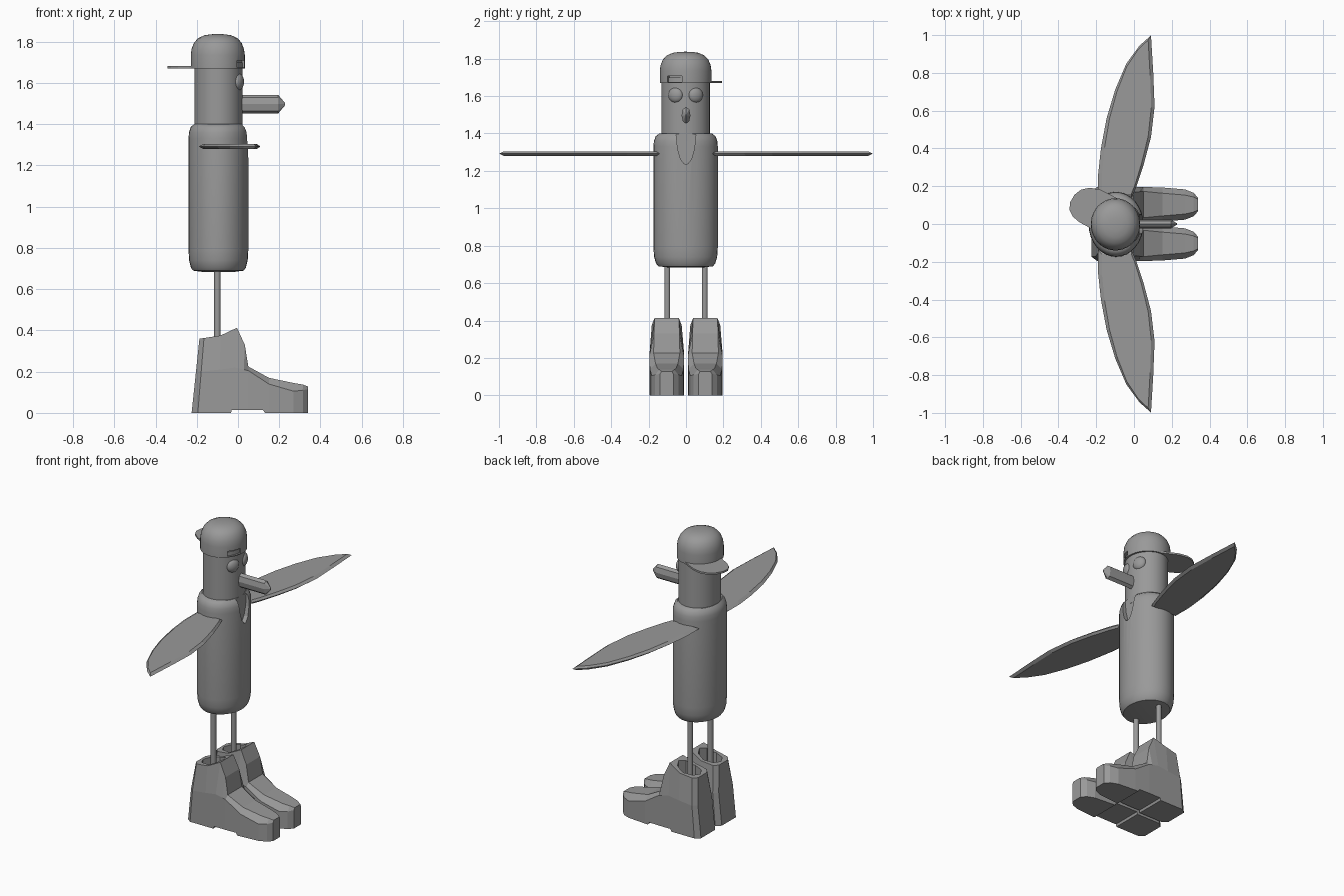
import bpy, bmesh, math
from mathutils import Matrix

if "Cube" in bpy.data.objects:
    bpy.data.objects.remove(bpy.data.objects["Cube"])

grey = bpy.data.materials.new("plain_grey")
grey.use_nodes = True
GREY = (0.32, 0.32, 0.32, 1)
grey.diffuse_color = GREY
grey.node_tree.nodes["Principled BSDF"].inputs["Base Color"].default_value = GREY


def finish(name, bm, smooth=None):
    bmesh.ops.recalc_face_normals(bm, faces=bm.faces)
    mesh = bpy.data.meshes.new(name)
    bm.to_mesh(mesh)
    bm.free()
    mesh.materials.append(grey)
    ob = bpy.data.objects.new(name, mesh)
    bpy.context.collection.objects.link(ob)
    if smooth:
        bpy.ops.object.select_all(action="DESELECT")
        ob.select_set(True)
        bpy.context.view_layer.objects.active = ob
        bpy.ops.object.shade_smooth_by_angle(angle=math.radians(smooth))
    return ob


def loft(name, rings, smooth=None):
    """Skin a list of equal-length closed rings and cap both ends."""
    bm = bmesh.new()
    loops = [[bm.verts.new(p) for p in ring] for ring in rings]
    n = len(loops[0])
    for a, b in zip(loops, loops[1:]):
        for i in range(n):
            j = (i + 1) % n
            bm.faces.new((a[i], a[j], b[j], b[i]))
    bm.faces.new(loops[0])
    bm.faces.new(loops[-1])
    return finish(name, bm, smooth)


def turned(name, cx, cy, rx, ry, profile, sides=32, smooth=40):
    """Oval upright form from (radius factor, z) pairs."""
    turn = [2 * math.pi * i / sides for i in range(sides)]
    return loft(name, [[(cx + rx * r * math.cos(a), cy + ry * r * math.sin(a), z)
                        for a in turn] for r, z in profile], smooth)


def slab(name, outline, z0, z1, smooth=None):
    return loft(name, [[(x, y, z) for x, y in outline] for z in (z0, z1)], smooth)


def carve(target, cutter):
    mod = target.modifiers.new("cut", "BOOLEAN")
    mod.object = cutter
    mod.solver = "EXACT"
    bpy.context.view_layer.objects.active = target
    bpy.ops.object.modifier_apply(modifier=mod.name)
    bpy.data.objects.remove(cutter)


# Body with rounded ends and a pointed neckline
body = turned("body", -0.095, -0.002, 0.145, 0.172,
              [(0.5, 0.683), (0.85, 0.69), (0.92, 0.705), (0.98, 0.74), (1, 0.79),
               (1, 1.33), (0.985, 1.36), (0.93, 1.385), (0.82, 1.4)])
neckline = [(0.06, 1.45), (0.05, 1.37), (0.045, 1.32), (0.03, 1.265), (0.012, 1.24), (0, 1.235)]
drop = neckline + [(-y, z) for y, z in neckline[-2::-1]]
carve(body, loft("neck_cutter", [[(x, y, z) for y, z in drop] for x in (0.021, 0.1)]))

# Head and neck
turned("head", -0.095, -0.002, 0.117, 0.13, [(1, 1.36), (1, 1.7)])

# Cap with a slot opposite its turned brim
cap = turned("cap", -0.098, -0.002, 0.131, 0.138,
             [(1, 1.67), (1, 1.735), (0.97, 1.765), (0.88, 1.795), (0.73, 1.817),
              (0.5, 1.831), (0.25, 1.836), (0.05, 1.837)], 40)
bm = bmesh.new()
bmesh.ops.create_cube(bm, size=1, matrix=Matrix.Translation((-0.098, 0, 1.692))
                      @ Matrix.Rotation(math.radians(-28), 4, "Z")
                      @ Matrix.Translation((0.13, 0, 0)) @ Matrix.Diagonal((0.04, 0.085, 0.032, 1)))
carve(cap, finish("slot_cutter", bm))
slab("cap_brim", [(-0.19, -0.06), (-0.235, -0.02), (-0.29, 0.01), (-0.325, 0.04), (-0.342, 0.075),
                  (-0.338, 0.115), (-0.315, 0.155), (-0.28, 0.182), (-0.235, 0.192),
                  (-0.18, 0.182), (-0.125, 0.155), (-0.06, 0.12), (-0.1, 0)], 1.67, 1.681)

# Beak, a narrow prism with a blunt point
beak_rings = [[(x, s * 0.024 * math.cos(a), 1.497 + s * 0.045 * math.sin(a))
               for a in (math.pi * (i + 0.5) / 4 + math.pi / 8 for i in range(8))]
              for x, s in ((-0.02, 1), (0.195, 1), (0.227, 0.15))]
loft("beak", beak_rings)

# Wing outline in plan, from the front root round the tip to the back root
wing = [(-0.012, 0.14), (0.01, 0.19), (0.05, 0.31), (0.09, 0.46), (0.109, 0.62), (0.102, 0.8),
        (0.09, 0.998), (0.03, 0.945), (-0.04, 0.85), (-0.1, 0.71), (-0.145, 0.56),
        (-0.175, 0.4), (-0.19, 0.26), (-0.19, 0.14)]
cx = sum(p[0] for p in wing) / len(wing)
cy = sum(p[1] for p in wing) / len(wing)
inner = [(cx + (x - cx) * 0.87, cy + (y - cy) * 0.95) for x, y in wing]

# Boot sections: base x, top x, half width, top half width, shoulder z, top z
boot = [(-0.225, -0.187, 0.07, 0.045, 0.2, 0.36),
        (-0.195, -0.165, 0.093, 0.073, 0.2, 0.363),
        (-0.09, -0.085, 0.093, 0.08, 0.21, 0.375),
        (-0.03, -0.005, 0.093, 0.065, 0.22, 0.413),
        (0.02, 0.033, 0.093, 0.068, 0.21, 0.33),
        (0.05, 0.05, 0.093, 0.07, 0.205, 0.225),
        (0.15, 0.15, 0.09, 0.06, 0.14, 0.17),
        (0.27, 0.27, 0.08, 0.05, 0.105, 0.145),
        (0.315, 0.315, 0.062, 0.04, 0.11, 0.137),
        (0.34, 0.34, 0.035, 0.028, 0.115, 0.128)]

for side, s in (("left", 1), ("right", -1)):
    # Wing with a bevelled edge
    loft(side + "_wing", [[(x, s * y, z) for x, y in ring] for ring, z in
                          ((inner, 1.28), (wing, 1.292), (inner, 1.304))])
    # Eye
    bm = bmesh.new()
    bmesh.ops.create_uvsphere(bm, u_segments=24, v_segments=16, radius=0.041,
                              matrix=Matrix.Translation((0.002, s * 0.053 - 0.002, 1.605))
                              @ Matrix.Rotation(math.radians(s * 22), 4, "Z")
                              @ Matrix.Diagonal((0.6, 1, 1, 1)))
    finish(side + "_eye", bm, 40)
    # Leg
    turned(side + "_leg", -0.1, s * 0.1, 0.016, 0.016, [(1, 0.28), (1, 0.72)], 10, 45)
    # Boot with an open top and an arched sole
    yc = s * 0.103
    shoe = loft(side + "_boot", [[(xb, yc - w, 0), (xb + (xt - xb) * zs / zt, yc - w, zs), (xt, yc - wt, zt),
                                  (xt, yc + wt, zt), (xb + (xt - xb) * zs / zt, yc + w, zs), (xb, yc + w, 0)]
                                 for xb, xt, w, wt, zs, zt in boot])
    carve(shoe, turned("shaft_cutter", -0.096, yc, 0.075, 0.06, [(1, 0.29), (1, 0.5)], 8, None))
    carve(shoe, loft("arch_cutter", [[(-0.04, y, -0.02), (-0.03, y, 0.015), (0.12, y, 0.015), (0.145, y, -0.02)]
                                     for y in (yc - 0.12, yc + 0.12)]))
